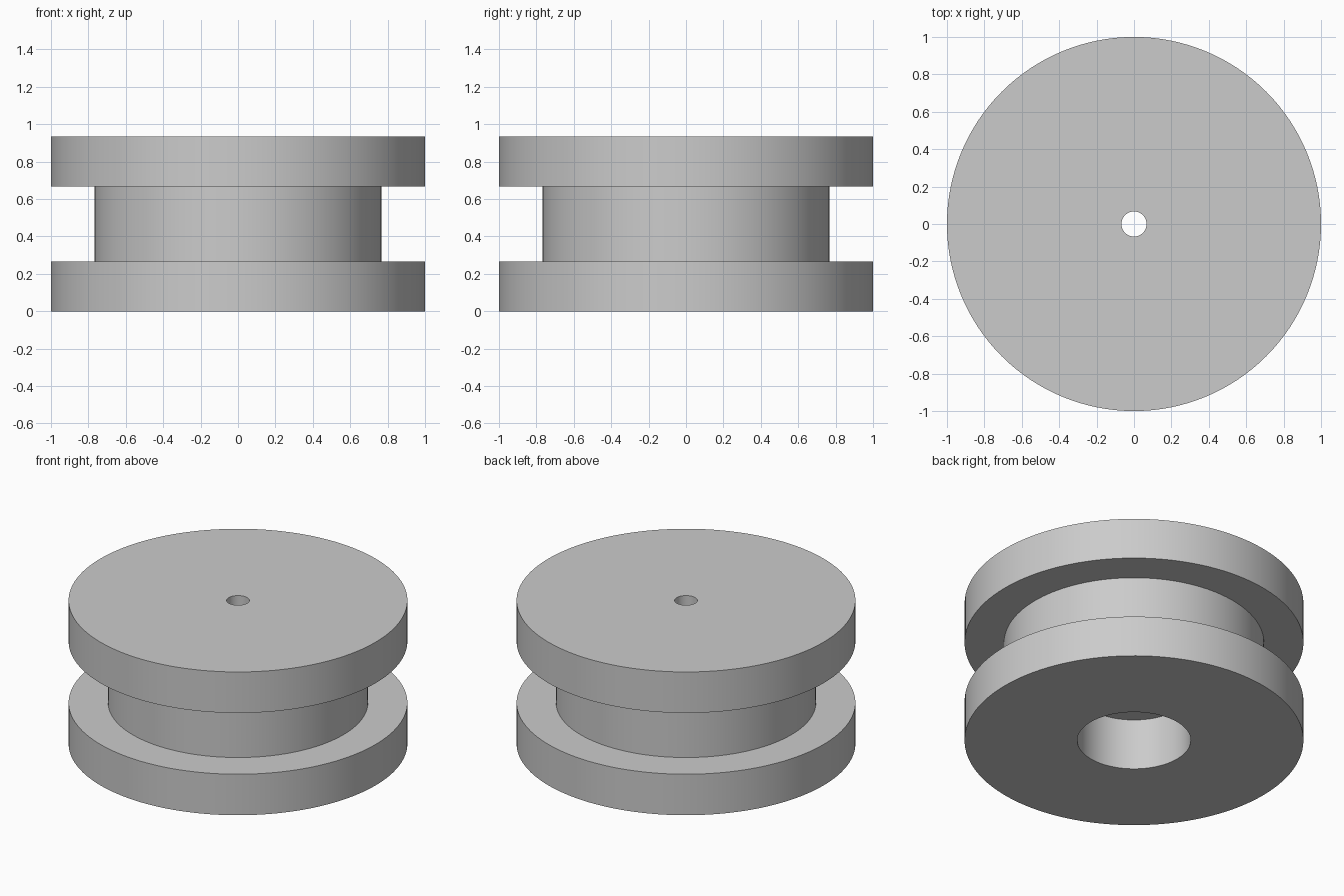
import bpy
import bmesh
import math
from mathutils import Matrix

cube = bpy.data.objects.get("Cube")
if cube:
    bpy.data.objects.remove(cube, do_unlink=True)

SEGMENTS = 128
HEIGHT = 0.933
FLANGE_RADIUS, FLANGE_THICKNESS = 1.0, 0.267
HUB_RADIUS = 0.767
BORE_RADIUS = 0.067
RECESS_RADIUS, RECESS_DEPTH = 0.335, 0.333

# Plain grey finish
grey = bpy.data.materials.new("plain grey")
grey.use_nodes = True
colour = (0.6, 0.6, 0.6, 1.0)
grey.diffuse_color = colour
grey.node_tree.nodes["Principled BSDF"].inputs["Base Color"].default_value = colour


def lathe(name, profile, material):
    """Revolve a closed (radius, height) profile about the z axis."""
    bm = bmesh.new()
    rings = []
    for i in range(SEGMENTS):
        turn = Matrix.Rotation(math.tau * i / SEGMENTS, 3, "Z")
        rings.append([bm.verts.new(turn @ Matrix.Translation((r, 0, z)).translation)
                      for r, z in profile])
    count = len(profile)
    for i, ring in enumerate(rings):
        following = rings[(i + 1) % SEGMENTS]
        for j in range(count):
            k = (j + 1) % count
            bm.faces.new((ring[j], following[j], following[k], ring[k]))
    bmesh.ops.recalc_face_normals(bm, faces=bm.faces)
    mesh = bpy.data.meshes.new(name)
    bm.to_mesh(mesh)
    bm.free()
    mesh.materials.append(material)
    obj = bpy.data.objects.new(name, mesh)
    bpy.context.collection.objects.link(obj)
    bpy.ops.object.select_all(action="DESELECT")
    obj.select_set(True)
    bpy.context.view_layer.objects.active = obj
    bpy.ops.object.shade_smooth_by_angle(angle=math.radians(30))
    return obj


# Grooved wheel: two flanges, a hub, a through bore and a recess underneath
upper = HEIGHT - FLANGE_THICKNESS
lathe("grooved_wheel", [
    (RECESS_RADIUS, 0),
    (FLANGE_RADIUS, 0),
    (FLANGE_RADIUS, FLANGE_THICKNESS),
    (HUB_RADIUS, FLANGE_THICKNESS),
    (HUB_RADIUS, upper),
    (FLANGE_RADIUS, upper),
    (FLANGE_RADIUS, HEIGHT),
    (BORE_RADIUS, HEIGHT),
    (BORE_RADIUS, RECESS_DEPTH),
    (RECESS_RADIUS, RECESS_DEPTH),
], grey)
